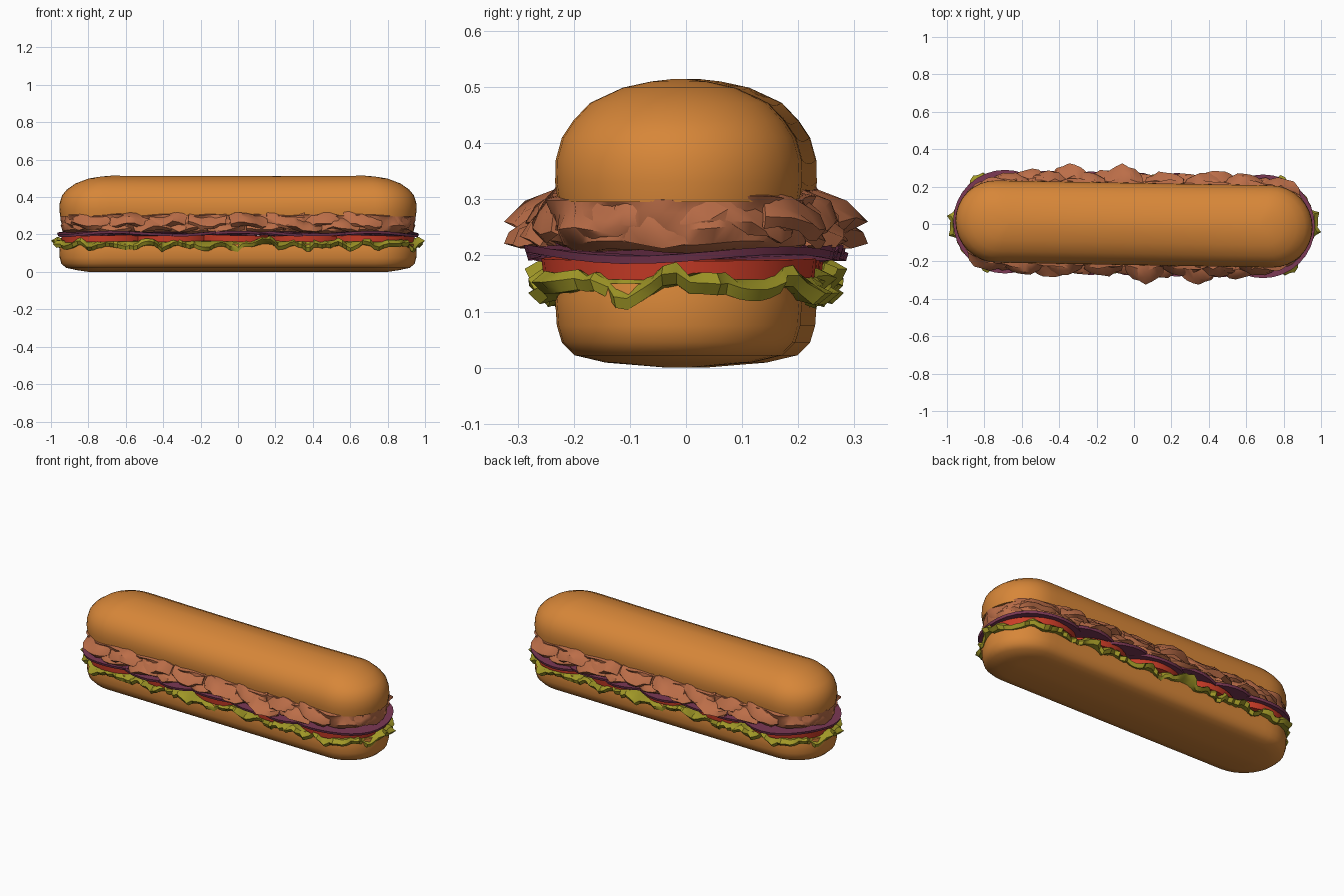
import bpy, bmesh, math, random
from mathutils import Vector, Matrix

if "Cube" in bpy.data.objects:
    bpy.data.objects.remove(bpy.data.objects["Cube"])

random.seed(7)


def material(name, rgb):
    m = bpy.data.materials.new(name)
    m.diffuse_color = (*rgb, 1)
    m.use_nodes = True
    m.node_tree.nodes["Principled BSDF"].inputs["Base Color"].default_value = m.diffuse_color
    return m


BREAD = material("toasted bread", (0.68, 0.24, 0.04))
LETTUCE = material("lettuce green", (0.35, 0.31, 0.02))
TOMATO = material("tomato red", (0.60, 0.045, 0.02))
ONION = material("onion purple", (0.20, 0.04, 0.09))
MEAT = material("sliced meat", (0.50, 0.155, 0.065))


def outline(L, W, t):
    """Point and outward normal of a slightly skewed stadium, t in 0..1, half-turn symmetric."""
    t %= 1.0
    sign = 1
    if t >= 0.5:
        t, sign = t - 0.5, -1
    a, f = L - W, t * 2 / 0.68
    if f < 1:
        p, n = Vector((a - 2 * a * f, W, 0)), Vector((0, 1, 0))
    else:
        th = math.pi / 2 + math.pi * (t * 2 - 0.68) / 0.32
        n = Vector((math.cos(th), math.sin(th), 0))
        p = Vector((-a, 0, 0)) + n * W
    p.y -= 0.018 * p.x
    return p * sign, n * sign


def finish(name, bm, mat):
    bmesh.ops.recalc_face_normals(bm, faces=bm.faces[:])
    me = bpy.data.meshes.new(name)
    bm.to_mesh(me)
    bm.free()
    me.materials.append(mat)
    ob = bpy.data.objects.new(name, me)
    bpy.context.collection.objects.link(ob)
    return ob


def loft(name, rings, mat):
    """Join equal-length rings of points, capping both ends."""
    bm = bmesh.new()
    vs = [[bm.verts.new(p) for p in r] for r in rings]
    n = len(vs[0])
    for a, b in zip(vs, vs[1:]):
        for i in range(n):
            bm.faces.new((a[i], a[(i + 1) % n], b[(i + 1) % n], b[i]))
    bm.faces.new(vs[0])
    bm.faces.new(vs[-1])
    return finish(name, bm, mat)


# Buns: (half length, half width, z)
def bun(name, profile, dip):
    rings = []
    for L, W, z in profile:
        ring = []
        for i in range(100):
            p, _ = outline(L, W, i / 100)
            p.z = z - dip * max(0, 1 - (p.x / 0.65) ** 2) * W / 0.2
            ring.append(p)
        rings.append(ring)
    return loft(name, rings, BREAD)


bun("bottom_bun", [(0.80, 0.02, 0.0), (0.86, 0.13, 0.009), (0.92, 0.185, 0.022),
                   (0.945, 0.208, 0.045), (0.953, 0.217, 0.075), (0.955, 0.22, 0.12),
                   (0.95, 0.215, 0.15)], 0)
bun("top_bun", [(0.95, 0.215, 0.295), (0.955, 0.22, 0.33), (0.953, 0.219, 0.37),
                (0.94, 0.208, 0.41), (0.915, 0.188, 0.44), (0.87, 0.158, 0.472),
                (0.80, 0.10, 0.499), (0.73, 0.05, 0.51), (0.68, 0.015, 0.514)], 0.006)


# Lettuce: ruffled sheet, same ruffle on both halves
N = 200
rag = [random.uniform(-0.018, 0.018) for _ in range(N // 2)]
lift = [random.uniform(-0.008, 0.008) for _ in range(N // 2)]
rings = [[], [], [], [], [], []]
for i in range(N):
    t, k = i / N, i % (N // 2)
    w = 2 * math.pi * t
    wave = 0.011 * math.sin(22 * w) + 0.007 * math.sin(34 * w + 1)
    p, n = outline(0.945, 0.217, t)
    flap = math.exp(-(((t % 0.5) - 0.204) / 0.012) ** 2)
    out = 0.035 + 0.014 * math.sin(14 * w + 2) + rag[k] + 0.01 * flap
    z = 0.148 + wave + lift[k] + 0.03 * flap
    for r, (off, zz) in enumerate([(-0.12, 0.166), (-0.02, 0.166 + wave * 0.4),
                                   (out * 0.55, z + 0.012 + lift[k]), (out, z),
                                   (out * 0.6, z - 0.02), (-0.06, 0.135)]):
        q = p + n * off
        q.z = zz
        rings[r].append(q)
tip = max(abs(q.x) for r in rings for q in r)
for r in rings:
    for q in r:
        q.x /= tip
loft("lettuce", rings, LETTUCE)


# Tomato and onion slices: overlapping tilted discs
def slices(name, xs, radius, z, thick, tilt, wobble, mat):
    for j, x in enumerate(xs):
        ring = [(radius * math.cos(a), radius * math.sin(a), wobble * math.sin(3 * a + 2 * j))
                for a in (2 * math.pi * i / 32 for i in range(32))]
        rot = Matrix.Rotation(tilt * (1 if x >= 0 else -1), 3, 'Y')
        layers = []
        for h, s in ((-thick / 2, 0.985), (thick / 2, 1)):
            layers.append([rot @ Vector((a * s, b * s, c + h)) + Vector((x, -0.018 * x, z))
                           for a, b, c in ring])
        loft(f"{name}_{j + 1}", layers, mat)


slices("tomato_slice", [-0.70, -0.36, 0, 0.36, 0.70], 0.245, 0.178, 0.034, 0.02, 0.0, TOMATO)
slices("onion_slice", [-0.69, -0.46, -0.23, 0, 0.23, 0.46, 0.69], 0.277, 0.205, 0.014,
       0.02, 0.008, ONION)

# Meat core filling the gap under the top bun
rings = []
for z, off in ((0.208, -0.03), (0.222, 0.0), (0.25, 0.012), (0.28, 0.008), (0.302, 0.014), (0.312, -0.03)):
    ring = []
    for i in range(N):
        w = 2 * math.pi * i / N
        p, n = outline(0.93, 0.217, i / N)
        p += n * (off + 0.008 * math.sin(18 * w + z * 40) + 0.005 * math.sin(30 * w - z * 70))
        p.z = z + 0.004 * math.sin(16 * w)
        ring.append(p)
    rings.append(ring)
loft("meat_core", rings, MEAT)


# Crumpled meat folds hanging over the edge, each with its half-turn twin
def meat_fold(name, t0, half, reach, top, drop):
    bm = bmesh.new()
    cols, skew, phase = 7, random.uniform(-0.25, 0.25), random.uniform(0, 6)
    section = [(-0.06, top), (reach * 0.25, top + 0.004), (reach * 0.75, top - drop * 0.35),
               (reach, top - drop * 0.75), (reach * 0.7, top - drop)]
    for sign in (1, -1):
        grid = []
        for c in range(cols):
            u = c / (cols - 1) * 2 - 1
            fall = 1 - 0.55 * abs(u) ** 2
            row = []
            for k, (off, z) in enumerate(section):
                p, n = outline(0.925, 0.21, t0 + half * u + skew * half * k / 4)
                q = p + n * (off * (fall if off > 0 else 1) + random.uniform(-0.009, 0.009))
                q.z = max(0.212, z + 0.012 * math.sin(2.6 * u + phase) + random.uniform(-0.007, 0.007))
                row.append(q)
            grid.append(row)
        if sign == 1:
            first = grid
        vs = [[bm.verts.new((sign * q.x, sign * q.y, q.z)) for q in row] for row in first]
        for a, b in zip(vs, vs[1:]):
            for k in range(len(section) - 1):
                bm.faces.new((a[k], a[k + 1], b[k + 1], b[k]))
    bmesh.ops.recalc_face_normals(bm, faces=bm.faces[:])
    bmesh.ops.solidify(bm, geom=bm.faces[:], thickness=0.009)
    finish(name, bm, MEAT)


reaches = [0.06, 0.045, 0.065, 0.08, 0.06, 0.06, 0.07, 0.055, 0.10, 0.07, 0.06, 0.10, 0.06, 0.065, 0.05]
for j, reach in enumerate(reaches):
    t = -0.015 + j * 0.0245
    low = j % 2
    meat_fold(f"meat_fold_{j + 1}", t, 0.024, reach + 0.005, 0.272 if low else 0.302, 0.055 if low else 0.065)
for j, t in enumerate((0.385, 0.42, 0.455)):
    meat_fold(f"meat_end_fold_{j + 1}", t, 0.024, 0.022, 0.300 - 0.012 * (j % 2), 0.06)

# Smooth shading with crisp edges
for ob in bpy.context.collection.objects:
    ob.select_set(True)
    bpy.context.view_layer.objects.active = ob
bpy.ops.object.shade_smooth_by_angle(angle=math.radians(35))
